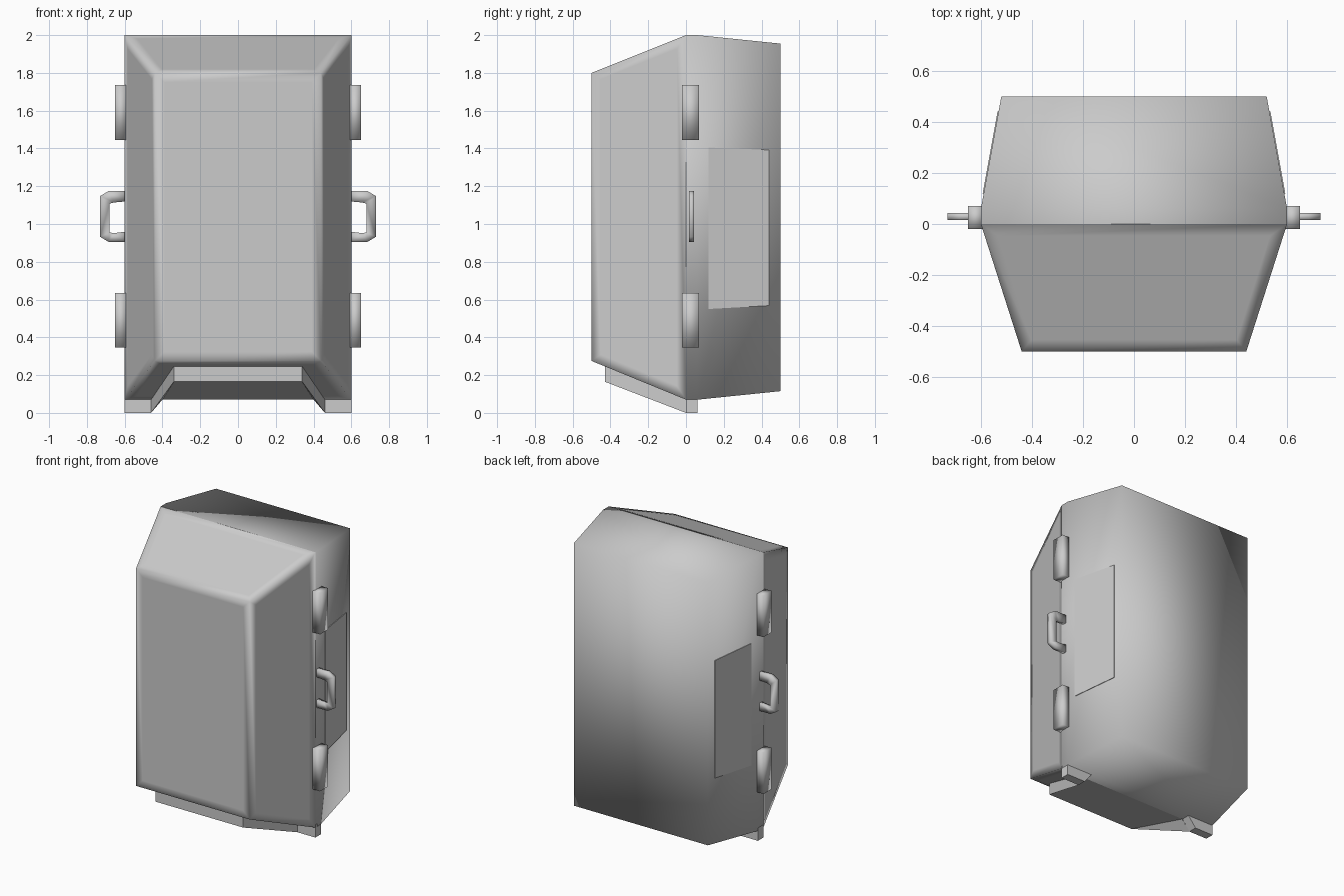
import bpy, bmesh

if "Cube" in bpy.data.objects:
    bpy.data.objects.remove(bpy.data.objects["Cube"])


def finish(name, bm, mirror=False, smooth=True):
    me = bpy.data.meshes.new(name)
    bm.to_mesh(me)
    bm.free()
    ob = bpy.data.objects.new(name, me)
    bpy.context.collection.objects.link(ob)
    for p in me.polygons:
        p.use_smooth = smooth
    if mirror:
        ob.modifiers.new("Mirror", 'MIRROR').use_axis = (True, False, False)
    return ob


def loft(rings, cap_start=True, cap_end=True):
    """Bridge matching closed rings of points, optionally capping the ends."""
    bm = bmesh.new()
    rows = [[bm.verts.new(p) for p in r] for r in rings]
    n = len(rows[0])
    for a, b in zip(rows, rows[1:]):
        for i in range(n):
            j = (i + 1) % n
            bm.faces.new((a[i], a[j], b[j], b[i]))
    if cap_start:
        bm.faces.new(rows[0][::-1])
    if cap_end:
        bm.faces.new(rows[-1])
    bmesh.ops.recalc_face_normals(bm, faces=bm.faces[:])
    return bm


def rect(y, hw, z0, z1):
    return [(-hw, y, z0), (hw, y, z0), (hw, y, z1), (-hw, y, z1)]


# Rear half of the pod: open at the seam, softly shaded across its corners
finish("rear_shell", loft([rect(0, .6, .07, 2), rect(.06, .6, .07, 2),
                           rect(.5, .52, .115, 1.955)], cap_start=False))

# Front door: tapered shell, inset loops keep its faces flat with soft edges
bm = loft([rect(0, .6, .07, 2), rect(-.5, .44, .275, 1.8)], cap_start=False)
bmesh.ops.inset_individual(bm, faces=bm.faces[:], thickness=.05, use_even_offset=True)
finish("front_door", bm)

# Skirt under the door, with a hollow wedge-shaped underside
bm = bmesh.new()
v = [bm.verts.new(p) for p in [
    (0, -.43, .165), (.34, -.43, .165), (.46, 0, 0), (.40, 0, .07), (0, 0, .07),
    (0, -.43, .25), (.34, -.43, .25), (.46, 0, .09)]]
for f in [(0, 1, 6, 5), (1, 2, 7, 6), (1, 3, 2), (0, 4, 3, 1)]:
    bm.faces.new([v[i] for i in f])
finish("bottom_skirt", bm, mirror=True, smooth=False)

# Feet below the seam
foot = [(.40, .072), (.46, 0), (.6, 0), (.6, .09)]
finish("foot", loft([[(x, y, z) for x, z in foot] for y in (0, .06)]),
       mirror=True, smooth=False)

# Hinges / latches on the seam
for label, z0, z1 in (("upper", 1.445, 1.735), ("lower", .345, .635)):
    finish(label + "_latch",
           loft([[(x, -.02, z0), (x, .07, z0), (x, .07, z1), (x, -.02, z1)]
                 for x in (.59, .65)]), mirror=True)

# Side carrying handles: outer and inner outline in x, z
outer = [(.59, 1.175), (.685, 1.175), (.73, 1.148), (.73, .932), (.685, .905), (.59, .905)]
inner = [(.59, 1.12), (.655, 1.114), (.68, 1.108), (.68, .955), (.655, .952), (.59, .96)]
finish("side_handle",
       loft([[(a, .015, b), (a, .043, b), (c, .043, d), (c, .015, d)]
             for (a, b), (c, d) in zip(outer, inner)]), mirror=True)

# Flat panels on the rear half's sides
edge = [(.12, .55), (.44, .568), (.44, 1.392), (.12, 1.405)]
finish("side_panel",
       loft([[(.6 - .182 * (y - .06) + off, y, z) for y, z in edge]
             for off in (-.01, .004)]), mirror=True, smooth=False)
